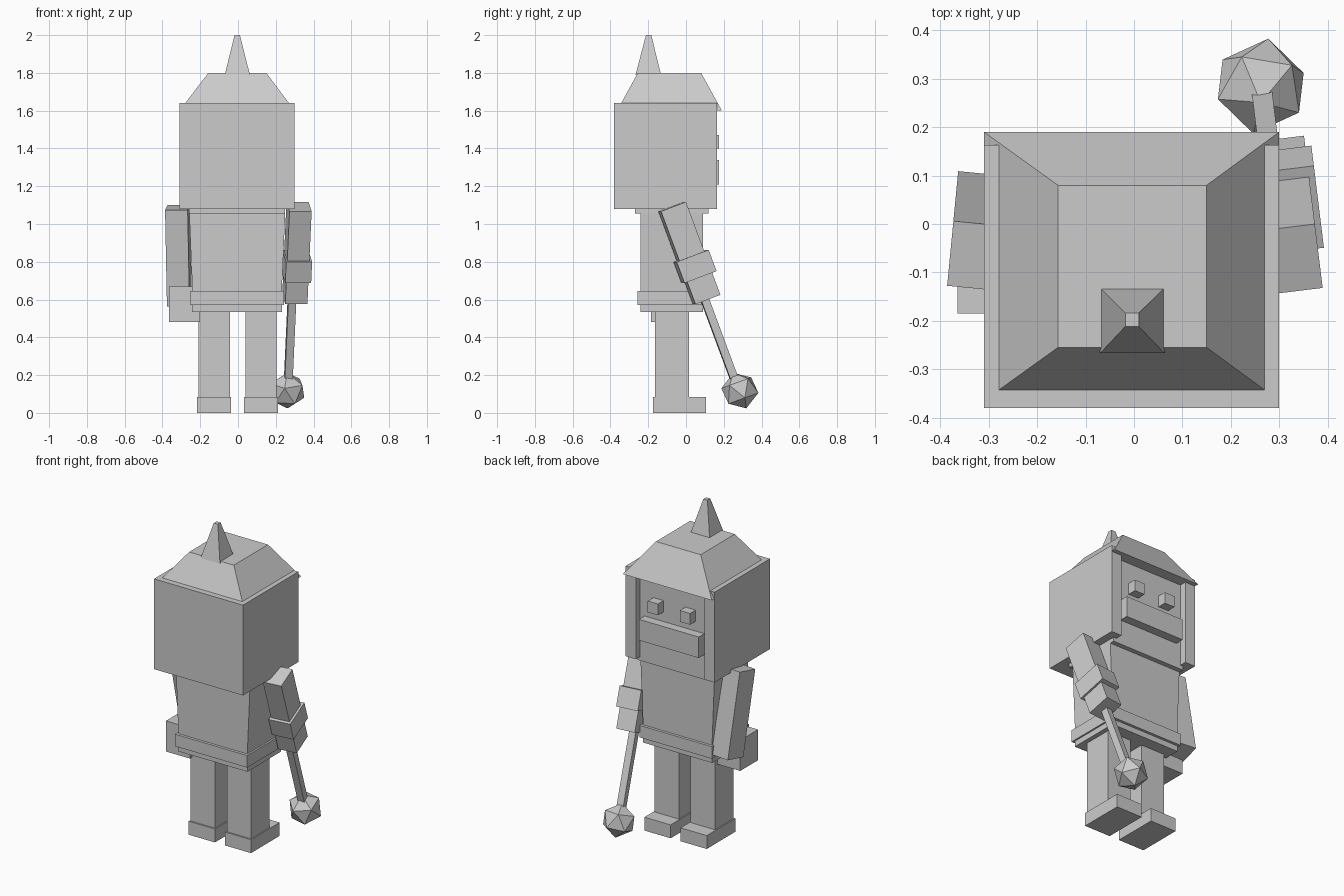
import bpy, bmesh
from math import radians
from mathutils import Matrix, Vector

cube = bpy.data.objects.get("Cube")
if cube:
    bpy.data.objects.remove(cube, do_unlink=True)

grey = bpy.data.materials.new("plain_grey")
grey.use_nodes = True
COLOUR = (0.6, 0.6, 0.6, 1)
grey.diffuse_color = COLOUR
grey.node_tree.nodes["Principled BSDF"].inputs["Base Color"].default_value = COLOUR


def finish(name, bm):
    bmesh.ops.recalc_face_normals(bm, faces=bm.faces)
    mesh = bpy.data.meshes.new(name)
    bm.to_mesh(mesh)
    bm.free()
    mesh.materials.append(grey)
    obj = bpy.data.objects.new(name, mesh)
    bpy.context.collection.objects.link(obj)
    return obj


def frustum(name, z0, z1, base, top):
    """Four-sided block; base and top are (x0, x1, y0, y1)."""
    bm = bmesh.new()
    bmesh.ops.create_cube(bm, size=1)
    for v in bm.verts:
        x0, x1, y0, y1 = top if v.co.z > 0 else base
        v.co = (x1 if v.co.x > 0 else x0, y1 if v.co.y > 0 else y0,
                z1 if v.co.z > 0 else z0)
    return finish(name, bm)


def block(name, x0, x1, y0, y1, z0, z1):
    return frustum(name, z0, z1, (x0, x1, y0, y1), (x0, x1, y0, y1))


def tilted(name, centre, size, tilt, turn):
    """Box leaning about x by tilt, then turned about z."""
    bm = bmesh.new()
    rot = Matrix.Rotation(radians(turn), 4, 'Z') @ Matrix.Rotation(radians(tilt), 4, 'X')
    bmesh.ops.create_cube(bm, size=1, matrix=Matrix.Translation(centre) @ rot
                          @ Matrix.Diagonal((*size, 1)))
    return finish(name, bm)


# Head inside an open-faced helmet
block("head", -0.26, 0.25, -0.27, 0.12, 1.055, 1.6)
block("helmet_back", -0.31, 0.30, -0.38, 0.08, 1.08, 1.64)
block("helmet_cheek_right", -0.31, -0.24, 0.08, 0.163, 1.08, 1.64)
block("helmet_cheek_left", 0.23, 0.30, 0.08, 0.163, 1.08, 1.64)
frustum("helmet_crown", 1.6, 1.8, (-0.31, 0.30, -0.365, 0.19), (-0.157, 0.15, -0.255, 0.08))
frustum("helmet_spike", 1.79, 2.0, (-0.07, 0.063, -0.267, -0.132), (-0.018, 0.01, -0.212, -0.184))

# Face
for side, x in (("right", -0.115), ("left", 0.105)):
    block("eye_" + side, x - 0.035, x + 0.035, 0.11, 0.175, 1.40, 1.47)
block("mouth", -0.21, 0.20, 0.11, 0.175, 1.21, 1.34)

# Torso and belt
frustum("torso", 0.56, 1.06, (-0.238, 0.228, -0.24, 0.09), (-0.258, 0.25, -0.24, 0.09))
block("belt", -0.253, 0.243, -0.257, 0.107, 0.57, 0.645)
block("hips", -0.243, 0.233, -0.24, 0.09, 0.535, 0.575)

# Legs and feet
for side, x in (("right", -0.126), ("left", 0.122)):
    block("leg_" + side, x - 0.083, x + 0.083, -0.165, 0.015, 0.05, 0.54)
    block("foot_" + side, x - 0.09, x + 0.09, -0.175, 0.105, 0, 0.083)

# Hanging arm with a pouch beside it
tilted("arm_right", (-0.315, -0.015, 0.832), (0.12, 0.137, 0.52), 11.5, -5.5)
block("pouch", -0.365, -0.20, -0.185, -0.01, 0.48, 0.67)

# Raised arm with cuff, holding a mace
tilted("arm_left", (0.312, 0.018, 0.846), (0.118, 0.142, 0.525), 20.5, 7)
tilted("cuff", (0.311, 0.048, 0.775), (0.138, 0.182, 0.12), 20.5, 7)
tilted("mace_handle", (0.277, 0.17, 0.41), (0.042, 0.042, 0.5), 20.5, 7)

bm = bmesh.new()
bmesh.ops.create_icosphere(
    bm, subdivisions=1, radius=0.1,
    matrix=Matrix.Translation(Vector((0.262, 0.285, 0.118)))
    @ Matrix.Rotation(radians(20), 4, 'X') @ Matrix.Rotation(radians(44), 4, 'Z'))
finish("mace_head", bm)
